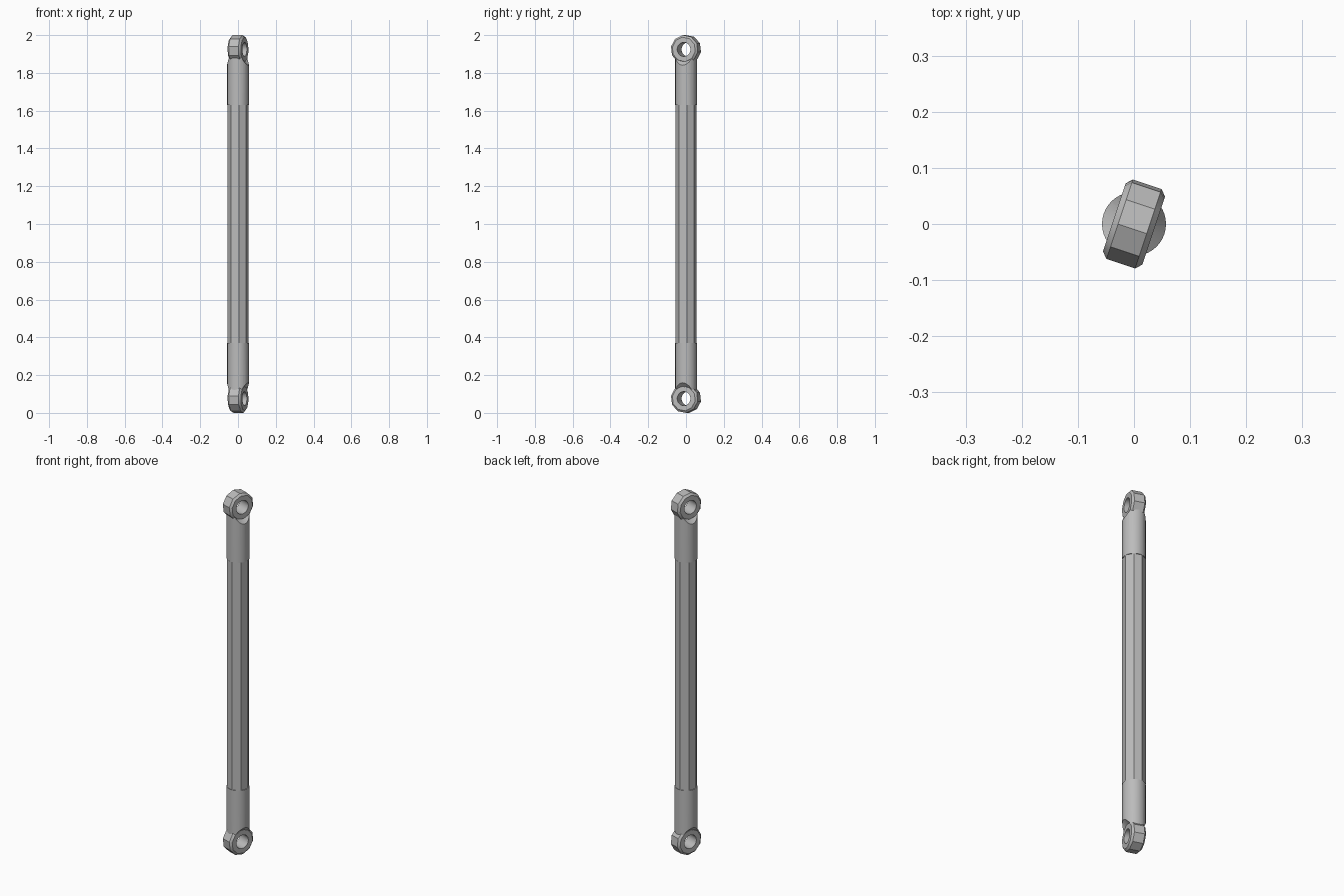
import bpy, bmesh
from math import sin, cos, tau, radians
from mathutils import Matrix

cube = bpy.data.objects.get("Cube")
if cube:
    bpy.data.objects.remove(cube)

TWIST = radians(-18.4)   # turn of the eyes about the rod
ROD_R = 0.057
EYE_R = 0.076
EYE_HALF = 0.037
EYE_Z = EYE_R - 0.0005

steel = bpy.data.materials.new("grey_steel")
steel.use_nodes = True
colour = (0.5, 0.5, 0.5, 1)
steel.diffuse_color = colour
steel.node_tree.nodes["Principled BSDF"].inputs["Base Color"].default_value = colour


def lathe(name, profile, sides, phase=0.0, turn=Matrix()):
    """Closed solid of revolution about z from (radius, height) pairs."""
    bm = bmesh.new()
    rings = [[bm.verts.new((r * cos(phase + tau * i / sides),
                            r * sin(phase + tau * i / sides), h))
              for i in range(sides)] for r, h in profile]
    for low, high in zip(rings, rings[1:]):
        for i in range(sides):
            j = (i + 1) % sides
            bm.faces.new((low[i], low[j], high[j], high[i]))
    bm.faces.new(rings[0][::-1])
    bm.faces.new(rings[-1])
    bm.transform(turn)
    bmesh.ops.recalc_face_normals(bm, faces=bm.faces)
    mesh = bpy.data.meshes.new(name)
    bm.to_mesh(mesh)
    bm.free()
    mesh.materials.append(steel)
    obj = bpy.data.objects.new(name, mesh)
    bpy.context.collection.objects.link(obj)
    return obj


def activate(obj):
    bpy.ops.object.select_all(action='DESELECT')
    obj.select_set(True)
    bpy.context.view_layer.objects.active = obj


def combine(obj, tool, operation):
    """Apply a boolean and discard the tool."""
    tool.hide_render = True
    activate(obj)
    mod = obj.modifiers.new(operation, 'BOOLEAN')
    mod.operation = operation
    mod.solver = 'EXACT'
    mod.object = tool
    bpy.ops.object.modifier_apply(modifier=mod.name)
    bpy.data.objects.remove(tool)


# Octagonal middle of the rod, one flat square to the eye axis
lathe("rod_middle", [(ROD_R, 0.37), (ROD_R, 1.63)], 8, radians(22.5) + TWIST)


def rod_end(name, eye_z, far_z):
    # round socket
    end = lathe(name, [(ROD_R, min(eye_z, far_z)), (ROD_R, max(eye_z, far_z))], 40)
    # lathe axis z becomes x, lathe x becomes up
    across = Matrix.Translation((0, 0, eye_z)) @ Matrix(
        ((0, 0, 1, 0), (0, 1, 0, 0), (1, 0, 0, 0), (0, 0, 0, 1)))
    # tapered scallops on both cheeks
    for side in (-1, 1):
        scallop = lathe("scallop_cutter", [(0.064, side * EYE_HALF * 0.97),
                                           (0.092, side * 0.065)], 40, 0, across)
        combine(end, scallop, 'DIFFERENCE')
    # ten-sided eye with chamfered rims
    rim = EYE_R - 0.011
    eye = lathe("eye", [(rim, -EYE_HALF), (EYE_R, -0.027), (EYE_R, 0.027),
                        (rim, EYE_HALF)], 10, radians(29), across)
    combine(end, eye, 'UNION')
    # pin hole
    hole = lathe("hole_cutter", [(0.037, -0.1), (0.037, 0.1)], 32, 0, across)
    combine(end, hole, 'DIFFERENCE')
    end.data.transform(Matrix.Rotation(TWIST, 4, 'Z'))
    activate(end)
    bpy.ops.object.shade_smooth_by_angle(angle=radians(25))


rod_end("bottom_rod_end", EYE_Z, 0.37)
rod_end("top_rod_end", 2 - EYE_Z, 1.63)
